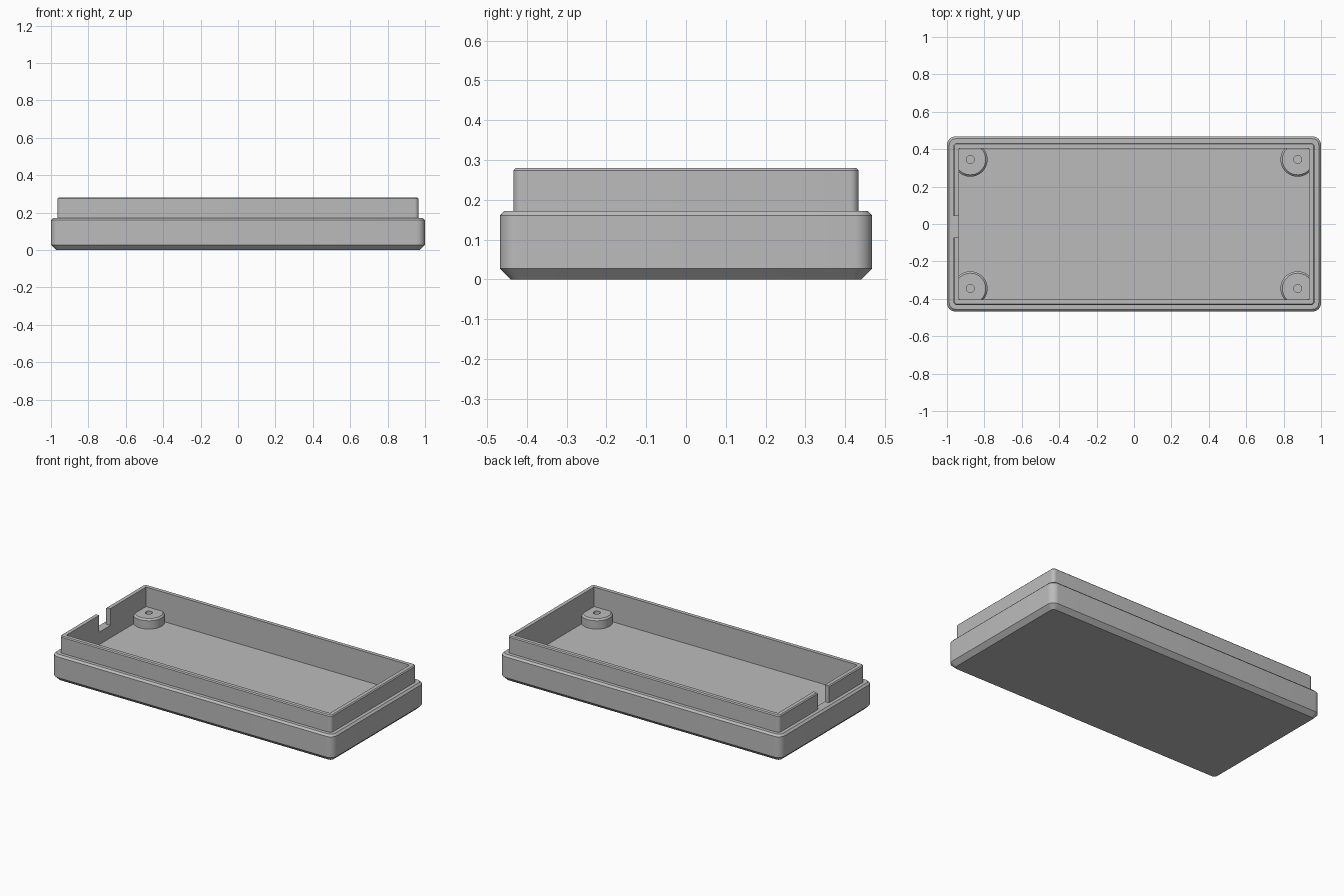
import bpy, bmesh, math

if "Cube" in bpy.data.objects:
    bpy.data.objects.remove(bpy.data.objects["Cube"])

HX, HY = 1.0, 0.468          # outer half sizes
LIP = 0.034                  # lip inset from the outer wall
CAV = 0.064                  # cavity inset from the outer wall
FLOOR = 0.092

grey = bpy.data.materials.new("grey plastic")
grey.diffuse_color = (0.5, 0.5, 0.5, 1)
grey.use_nodes = True
grey.node_tree.nodes["Principled BSDF"].inputs["Base Color"].default_value = grey.diffuse_color


def rounded_rect(inset, radius, z, n=8):
    """Ring of points round a rectangle, radius 0 gives sharp corners."""
    pts = []
    for q, (sx, sy) in enumerate([(1, 1), (-1, 1), (-1, -1), (1, -1)]):
        cx, cy = sx * (HX - inset - radius), sy * (HY - inset - radius)
        for i in range(n + 1):
            a = math.radians(90 * q + 90 * i / n)
            pts.append((cx + radius * math.cos(a), cy + radius * math.sin(a), z))
    return pts


def loft(name, rings):
    """Skin a stack of rings and cap both ends."""
    bm = bmesh.new()
    loops = [[bm.verts.new(p) for p in ring] for ring in rings]
    for a, b in zip(loops, loops[1:]):
        for i in range(len(a)):
            j = (i + 1) % len(a)
            bm.faces.new((a[i], a[j], b[j], b[i]))
    bm.faces.new(loops[0][::-1])
    bm.faces.new(loops[-1])
    bmesh.ops.remove_doubles(bm, verts=bm.verts, dist=1e-5)
    bmesh.ops.recalc_face_normals(bm, faces=bm.faces)
    mesh = bpy.data.meshes.new(name)
    bm.to_mesh(mesh)
    bm.free()
    mesh.materials.append(grey)
    ob = bpy.data.objects.new(name, mesh)
    bpy.context.collection.objects.link(ob)
    return ob


def smooth(ob):
    bpy.ops.object.select_all(action='DESELECT')
    ob.select_set(True)
    bpy.context.view_layer.objects.active = ob
    bpy.ops.object.shade_smooth_by_angle(angle=math.radians(30))


# Tray: chamfered base, ledge, raised lip and square cavity
tray = loft("tray", [rounded_rect(*r) for r in [
    (0.027, 0.022, 0.0),
    (0.0, 0.045, 0.027),
    (0.0, 0.045, 0.16),
    (0.012, 0.035, 0.172),
    (LIP, 0.022, 0.172),
    (LIP, 0.022, 0.274),
    (LIP + 0.006, 0.016, 0.28),
    (CAV, 0.0, 0.28),
    (CAV, 0.0, FLOOR),
]])

# Cable notch through the left lip
bpy.ops.mesh.primitive_cube_add(size=1, location=(-0.95, -0.015, 0.272))
cutter = bpy.context.object
cutter.name = "notch_cutter"
cutter.scale = (0.13, 0.113, 0.2)
cutter.hide_render = True
cutter.display_type = 'WIRE'
cut = tray.modifiers.new("notch", 'BOOLEAN')
cut.operation = 'DIFFERENCE'
cut.solver = 'EXACT'
cut.object = cutter
bpy.context.view_layer.update()
bpy.context.view_layer.objects.active = tray
bpy.ops.object.modifier_apply(modifier="notch")
bpy.data.objects.remove(cutter)
smooth(tray)


# Screw bosses in the corners, trimmed by the cavity walls
def boss_ring(sx, sy, r, z, n=48):
    lim_x, lim_y = HX - CAV + 0.003, HY - CAV + 0.003
    pts = []
    for i in range(n):
        a = 2 * math.pi * i / n
        x = min(0.875 + r * math.cos(a), lim_x)
        y = min(0.345 + r * math.sin(a), lim_y)
        pts.append((sx * x, sy * y, z))
    return pts


for sx, sx_name in ((-1, "left"), (1, "right")):
    for sy, sy_name in ((-1, "front"), (1, "back")):
        smooth(loft(f"screw_boss_{sy_name}_{sx_name}", [
            boss_ring(sx, sy, r, z) for r, z in [
                (0.092, FLOOR - 0.01), (0.092, 0.145), (0.082, 0.155),
                (0.021, 0.155), (0.021, 0.1)]]))
